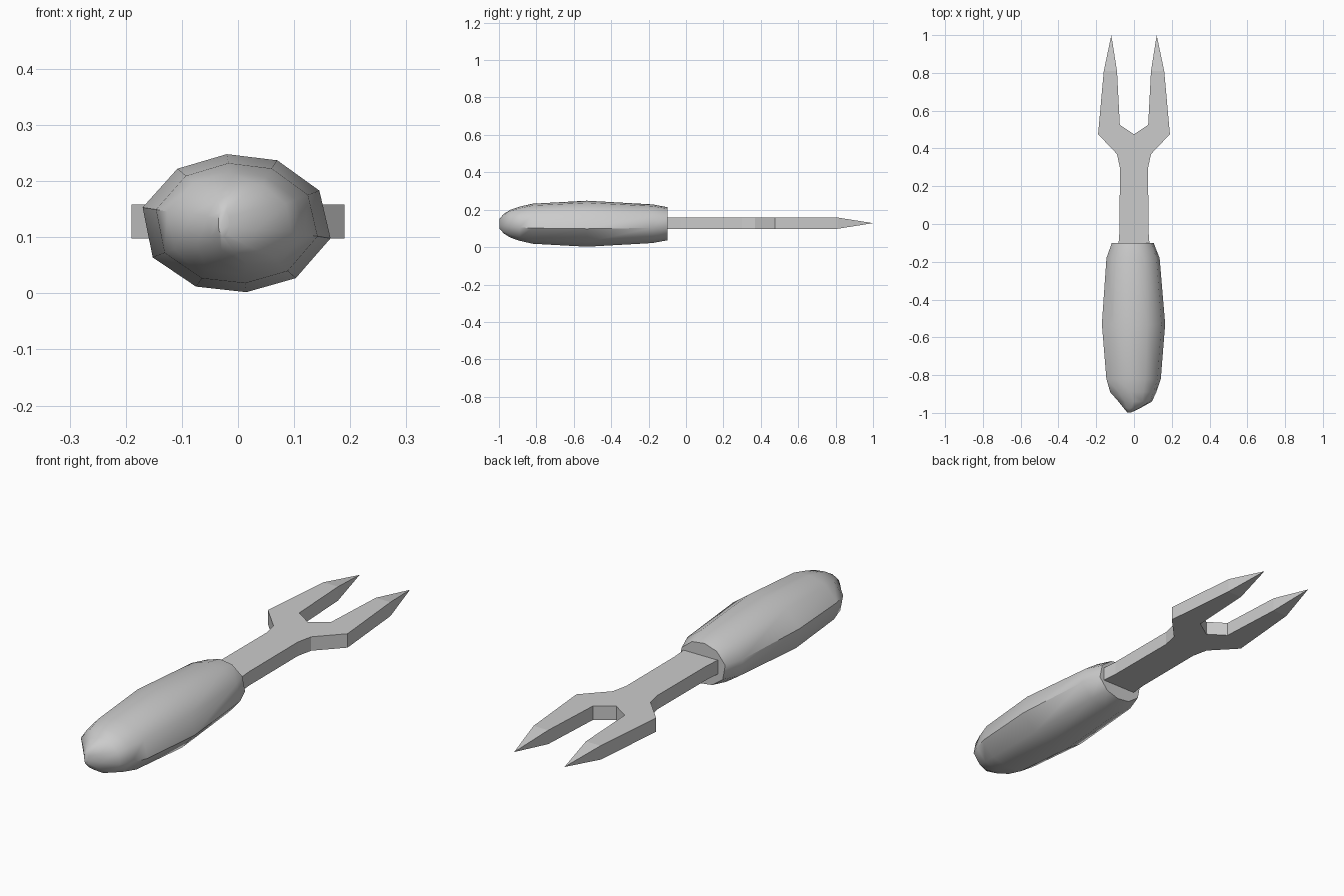
import bpy, bmesh, math

cube = bpy.data.objects.get("Cube")
if cube:
    bpy.data.objects.remove(cube, do_unlink=True)

grey = bpy.data.materials.new("plain_grey")
grey.use_nodes = True
colour = (0.6, 0.6, 0.6, 1)
grey.diffuse_color = colour
grey.node_tree.nodes["Principled BSDF"].inputs["Base Color"].default_value = colour


def make_object(name, bm):
    bmesh.ops.recalc_face_normals(bm, faces=bm.faces)
    mesh = bpy.data.meshes.new(name)
    bm.to_mesh(mesh)
    bm.free()
    mesh.materials.append(grey)
    obj = bpy.data.objects.new(name, mesh)
    bpy.context.collection.objects.link(obj)
    return obj


# Handle: an uneven ten-sided section lofted along y
MID_Z = 0.125
section = [(-0.02, 0.248), (0.07, 0.237), (0.145, 0.183), (0.165, 0.098), (0.103, 0.027),
           (0.015, 0.002), (-0.075, 0.012), (-0.152, 0.064), (-0.17, 0.153), (-0.108, 0.222)]
# position, width scale, height scale, sideways shift
rings = [(-0.10, 0.66, 0.72, -0.005), (-0.18, 0.84, 0.84, -0.003), (-0.53, 1, 1, 0),
         (-0.82, 0.86, 0.87, 0), (-0.89, 0.73, 0.74, -0.002), (-0.94, 0.53, 0.6, 0.008),
         (-0.975, 0.26, 0.42, -0.01), (-0.998, 0.06, 0.2, -0.025)]
bm = bmesh.new()
loops = [[bm.verts.new((x * sx + dx, y, MID_Z + (z - MID_Z) * sz)) for x, z in section]
         for y, sx, sz, dx in rings]
n = len(section)
for a, b in zip(loops, loops[1:]):
    for i in range(n):
        j = (i + 1) % n
        bm.faces.new((a[i], a[j], b[j], b[i]))
bm.faces.new(loops[0])
bm.faces.new(loops[-1])
handle = make_object("handle", bm)
bpy.ops.object.select_all(action="DESELECT")
handle.select_set(True)
bpy.context.view_layer.objects.active = handle
bpy.ops.object.shade_smooth_by_angle(angle=math.radians(50))

# Forked blade: half outline given thickness, pointed tine, mirrored across x
LOW, HIGH = 0.098, 0.158
outline = [(0, -0.12), (0.083, -0.12), (0.076, -0.03), (0.075, 0.30), (0.09, 0.37),
           (0.19, 0.475), (0.16, 0.81), (0.09, 0.81), (0.075, 0.525), (0, 0.475)]
TINE = 6  # outline edge that carries the point
bm = bmesh.new()
bottom = [bm.verts.new((x, y, LOW)) for x, y in outline]
top = [bm.verts.new((x, y, HIGH)) for x, y in outline]
bm.faces.new(bottom)
bm.faces.new(top)
for i in range(len(outline) - 1):
    side = (bottom[i], bottom[i + 1], top[i + 1], top[i])
    if i == TINE:
        tip = bm.verts.new((0.12, 1.0, (LOW + HIGH) / 2))
        for k in range(4):
            bm.faces.new((side[k], side[(k + 1) % 4], tip))
    else:
        bm.faces.new(side)
blade = make_object("forked_blade", bm)
mirror = blade.modifiers.new("mirror", "MIRROR")
mirror.use_axis[0] = True
mirror.use_clip = True
